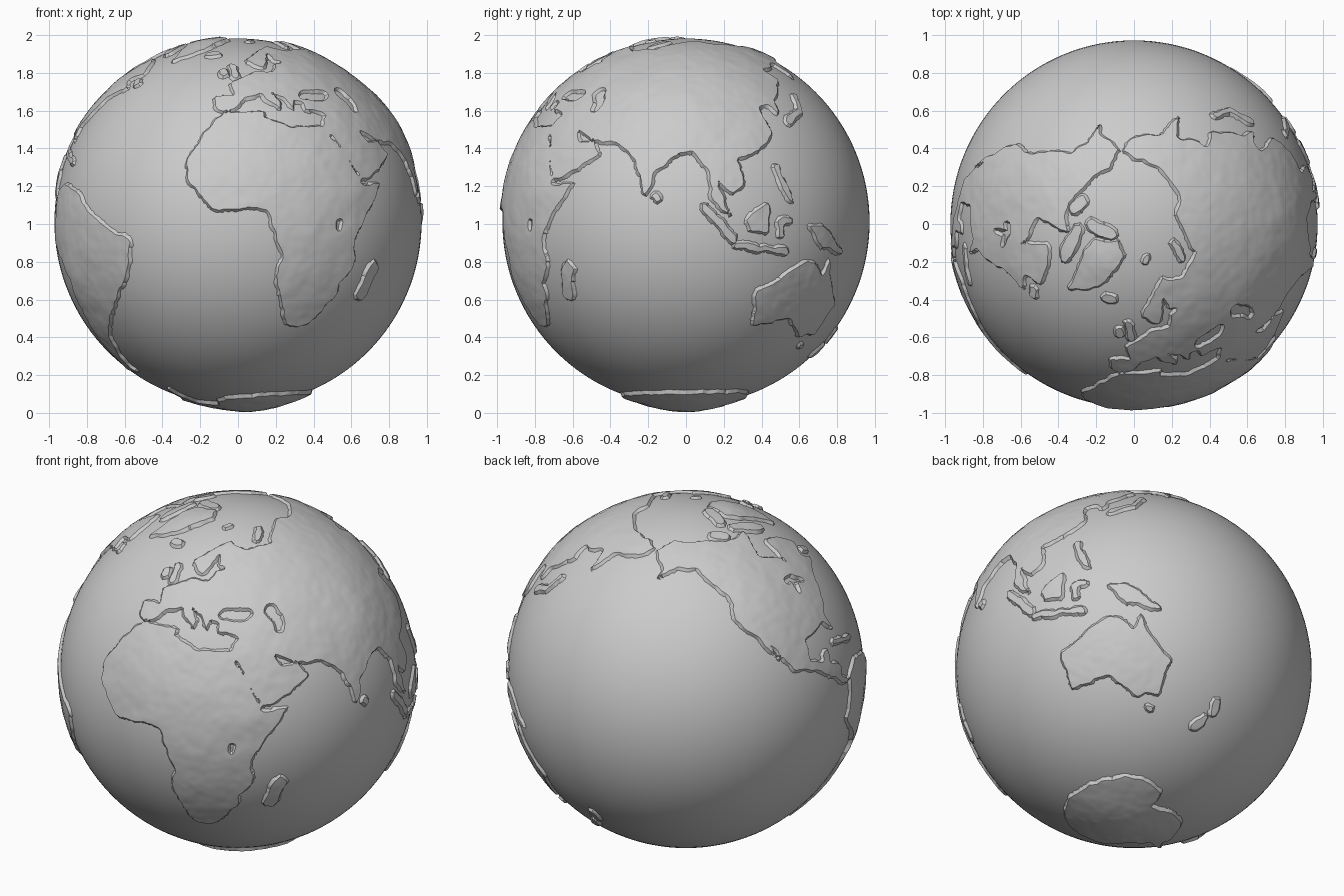
import bpy, bmesh, math, random
from mathutils import Vector, noise

if "Cube" in bpy.data.objects:
    bpy.data.objects.remove(bpy.data.objects["Cube"])

random.seed(4)
SEA, TOP = 0.972, 0.986              # ocean radius, land radius
CENTRE = Vector((0, 0, 1.01))


def unit(lon, lat):
    a, b = math.radians(lon), math.radians(lat)
    return Vector((math.cos(b) * math.sin(a), -math.cos(b) * math.cos(a), math.sin(b)))


def lonlat(v):
    return math.degrees(math.atan2(v.x, -v.y)), math.degrees(math.asin(max(-1, min(1, v.z))))


def pairs(flat):
    return list(zip(flat[::2], flat[1::2]))


def inside(x, y, poly):
    hit = False
    for (x1, y1), (x2, y2) in zip(poly, poly[1:] + poly[:1]):
        if (y1 > y) != (y2 > y) and x < x1 + (y - y1) * (x2 - x1) / (y2 - y1):
            hit = not hit
    return hit


# fine triangle grid shared by all land, with slightly warped centres for natural coasts
bm = bmesh.new()
bmesh.ops.create_icosphere(bm, subdivisions=7, radius=1)
GRID_V = [v.co.normalized() for v in bm.verts]
GRID_F = [[v.index for v in f.verts] for f in bm.faces]
bm.free()
GRID_C = []
for a, b, c in GRID_F:
    m = (GRID_V[a] + GRID_V[b] + GRID_V[c]).normalized()
    GRID_C.append((m + noise.noise_vector(m * 14) * .016).normalized())
GRID_L = [lonlat(c) for c in GRID_C]

# broad highlands: lon, lat, spread in degrees, height
HILLS = [(unit(a, b), math.radians(s), h) for a, b, s, h in [
    (88, 34, 11, .012), (38, 9, 6, .006), (-112, 42, 11, .007), (-70, -17, 7, .009),
    (-40, 74, 7, .01), (80, -84, 14, .02)]]


def height(n):
    h = TOP + .003 * noise.noise(n * 9) + .002 * noise.noise(n * 25)
    return h + sum(k * math.exp(-(n.angle(c, 0) / s) ** 2) for c, s, k in HILLS)


def pick_outline(flat):
    # grid faces inside a coast outline
    poly = pairs(flat)
    xs, ys = zip(*poly)
    x0, x1, y0, y1 = min(xs), max(xs), min(ys), max(ys)
    found = set()
    for i, (x, y) in enumerate(GRID_L):
        if y0 <= y <= y1:
            if x1 > 180 and x < x0:
                x += 360
            if x0 <= x <= x1 and inside(x, y, poly):
                found.add(i)
    return found


def pick_strip(width, *flat):
    # grid faces within some degrees of a short path
    path = [unit(*p) for p in pairs(flat)]
    w = math.radians(width)
    found = set()
    for a, b in zip(path, path[1:]):
        d, mid = b - a, (a + b) / 2
        reach = math.cos(d.length / 2 + 2 * w)
        for i, c in enumerate(GRID_C):
            if c.dot(mid) > reach - .01:
                t = max(0, min(1, (c - a).dot(d) / d.dot(d)))
                if (c - (a + d * t).normalized()).length < w:
                    found.add(i)
    return found


def land(name, chosen):
    ids, edges, out, near = {}, set(), {}, {}
    faces = [[ids.setdefault(j, len(ids)) for j in GRID_F[i]] for i in sorted(chosen)]
    ns = [GRID_V[j] for j in ids]
    for f in faces:
        edges |= {(f[i], f[(i + 1) % 3]) for i in range(3)}
    rim = sorted((a, b) for a, b in edges if (b, a) not in edges)
    for a, b in rim:
        near.setdefault(a, []).append(b)
        near.setdefault(b, []).append(a)
    for f in faces:                  # outward direction at each coast point
        c = (ns[f[0]] + ns[f[1]] + ns[f[2]]) / 3
        for v in f:
            if v in near:
                out[v] = out.get(v, Vector()) + ns[v] - c
    even = {v: (ns[v] + sum((ns[o] for o in near[v]), Vector()) / len(near[v])).normalized() for v in near}
    for v, n in even.items():        # take the saw teeth off the coast
        ns[v] = n
    verts = [n * height(n) + CENTRE for n in ns]
    low = {}
    for v in sorted(near):           # ragged cliff sloping to the sea
        d = out[v].normalized()
        low[v] = len(verts)
        verts[v] = (ns[v] - d * .003).normalized() * height(ns[v]) + CENTRE
        verts.append((ns[v] + d * random.uniform(.007, .018)).normalized() * (SEA - .003) + CENTRE)
    faces += [[b, a, low[a], low[b]] for a, b in rim]
    me = bpy.data.meshes.new(name)
    me.from_pydata(verts, [], faces)
    ob = bpy.data.objects.new(name, me)
    bpy.context.collection.objects.link(ob)
    bpy.ops.object.select_all(action='DESELECT')
    ob.select_set(True)
    bpy.context.view_layer.objects.active = ob
    bpy.ops.object.shade_smooth_by_angle(angle=math.radians(30))


# ocean
bpy.ops.mesh.primitive_uv_sphere_add(segments=128, ring_count=64, radius=SEA, location=CENTRE)
bpy.context.object.name = "ocean"
bpy.ops.object.shade_smooth_by_angle(angle=math.radians(30))

# Africa, Europe and Asia, less the inland seas
africa = pick_outline([-6,36,-17,21,-17,14,-8,4,9,4,14,-11,12,-17,18,-34,26,-34,35,-24,35,-19,40,-15,39,-5,
                       51,12,43,12,33,31,20,31,10,34,10,37])
europe = pick_outline([-9,43,-9,37,-2,37,3,42,9,44,16,38,18,40,13,45,19,42,22,37,24,41,48,40,60,50,68,69,44,67,
                       36,65,30,60,22,58,20,54,8,54,-4,48,-1,43])
north_europe = pick_outline([30,60,41,67,28,71,14,67,5,60,13,56,18,60,22,65,23,60])
asia = pick_outline([27,41,27,37,36,36,32,31,35,28,43,13,52,16,60,22,56,26,51,25,48,30,57,26,67,25,73,20,77,8,80,15,
                     88,22,92,22,97,16,98,8,104,1,100,13,105,9,109,12,107,20,115,22,122,29,119,38,125,39,127,35,
                     129,36,128,40,140,50,136,55,155,59,157,51,163,60,179,62,190,66,180,69,140,72,113,74,104,77,
                     68,72,60,60,45,45])
seas = pick_strip(2, 30, 43, 39, 43) | pick_strip(2, 50, 44, 52, 38) | pick_strip(1, 33, 0, 33, -2)
land("africa_europe_asia", (africa | europe | north_europe | asia) - seas)

# North and South America, less the great lakes
north = pick_outline([-168,66,-156,71,-128,70,-95,68,-82,69,-94,59,-82,55,-80,51,-78,62,-65,60,-56,52,-66,50,-60,46,
                      -70,43,-76,36,-81,31,-80,25,-84,30,-97,28,-97,20,-91,18,-90,21,-87,21,-88,16,-83,15,-83,10,
                      -77,8,-81,7,-94,16,-105,20,-113,31,-109,23,-117,33,-124,40,-124,48,-138,59,-150,60,-164,54,
                      -158,58,-165,62])
south = pick_outline([-78,9,-72,12,-62,10,-50,1,-35,-6,-39,-17,-48,-27,-58,-35,-62,-39,-68,-50,-66,-55,-75,-52,
                      -74,-40,-70,-18,-81,-5,-78,3])
lakes = pick_strip(1, -91, 47, -85, 47, -81, 44) | pick_strip(1, -87, 42, -86, 46)
land("americas", (north | south) - lakes)

# other large lands
land("australia", pick_outline([114,-22,115,-34,131,-31,140,-38,150,-37,153,-26,146,-19,142,-11,140,-17,135,-12,
                                131,-12,122,-18]))
land("antarctica", pick_outline([-180,-78,-150,-76,-70,-72,-58,-63,-62,-76,-30,-78,-10,-71,50,-67,140,-66,170,-72,
                                 165,-78,180,-78,180,-91,-180,-91]))
land("greenland", pick_outline([-45,60,-54,69,-70,77,-45,83,-18,80,-25,70]))
land("new_guinea", pick_outline([131,-1,138,-1,150,-10,138,-8]))
land("borneo", pick_outline([109,1,117,7,116,-4,110,-3]))

# islands as strips: half width in degrees, then a short path
for name, strip in {
        "madagascar": (2, 46, -23, 49, -14), "sumatra": (1.4, 96, 4, 105, -5), "java": (1, 106, -7, 123, -9),
        "sulawesi": (1, 121, -4, 120, 0, 124, 1), "philippines": (1, 121, 17, 122, 13, 125, 7),
        "japan": (1.1, 131, 33, 140, 37, 143, 43), "britain": (1.3, -1, 52, -4, 57),
        "ireland": (1.3, -8, 53, -8, 54), "iceland": (1.4, -21, 65, -16, 65), "cuba": (.8, -83, 22, -70, 19),
        "new_zealand_north": (1.1, 174, -36, 176, -40), "new_zealand_south": (1.2, 172, -42, 168, -46),
        "tasmania": (1.2, 146, -42, 147, -42), "sri_lanka": (1, 80, 8, 81, 7),
        "arctic_island_east": (2, -66, 66, -84, 72), "arctic_island_north": (2, -88, 77, -70, 82),
        "arctic_island_west": (2, -114, 72, -106, 71), "svalbard": (1.2, 16, 78, 22, 79),
        "novaya_island": (1, 54, 71, 66, 76), "newfoundland": (1.3, -56, 49, -55, 48)}.items():
    land(name, pick_strip(*strip))
